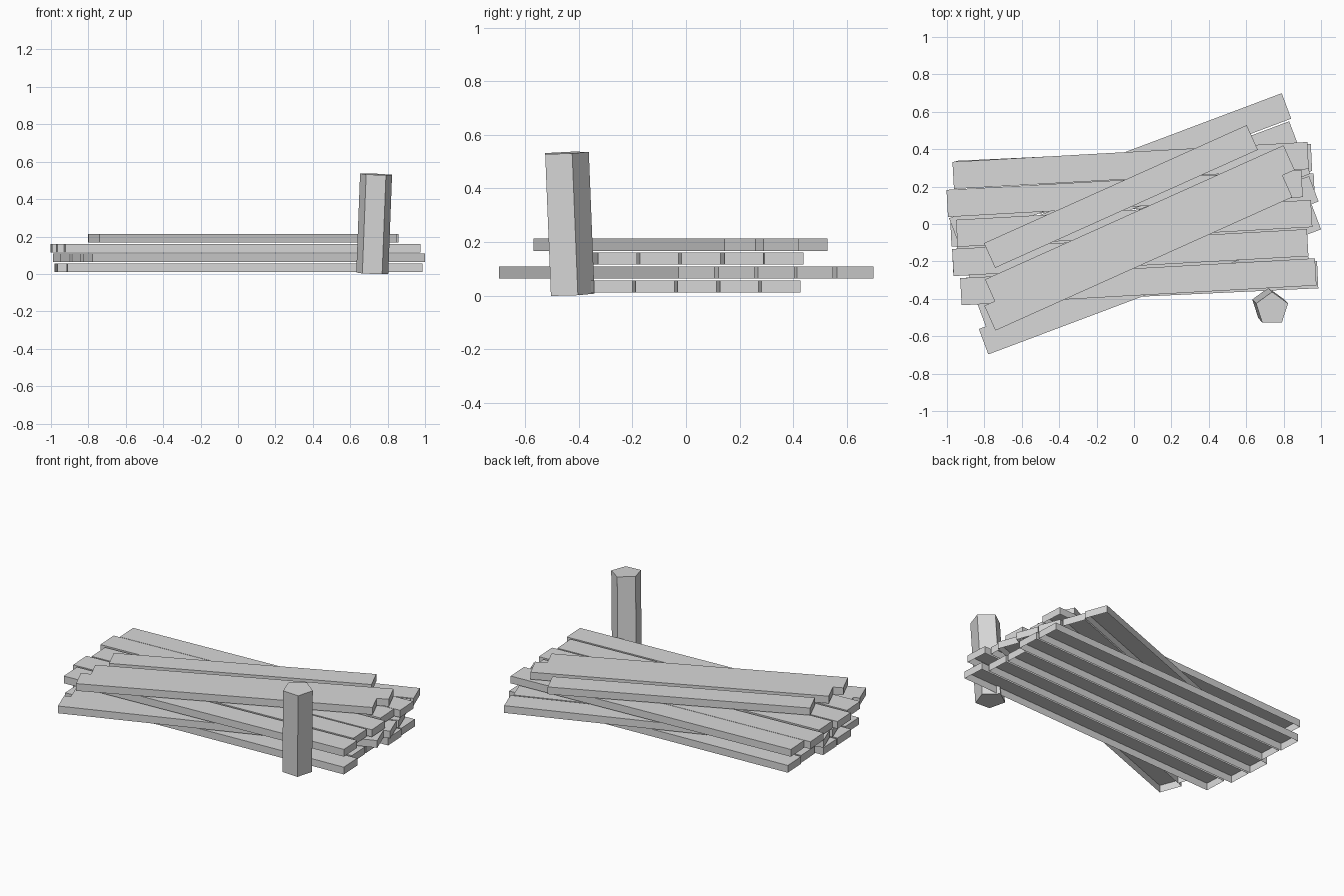
import bpy
import bmesh
from math import radians

cube = bpy.data.objects.get("Cube")
if cube:
    bpy.data.objects.remove(cube, do_unlink=True)

grey = bpy.data.materials.new("plain_grey")
grey.use_nodes = True
grey.diffuse_color = (0.69, 0.69, 0.69, 1)
grey.node_tree.nodes["Principled BSDF"].inputs["Base Color"].default_value = (0.69, 0.69, 0.69, 1)

WIDTH, THICK, LENGTH = 0.145, 0.046, 1.9


def plank(name, x, y, z, angle, length=LENGTH):
    """Hollow board: a box with an open underside."""
    bpy.ops.mesh.primitive_cube_add(size=1, location=(x, y, z),
                                    rotation=(0, 0, radians(angle)))
    ob = bpy.context.object
    ob.name = name
    ob.scale = (length, WIDTH, THICK)
    bm = bmesh.new()
    bm.from_mesh(ob.data)
    underside = [f for f in bm.faces if f.normal.z < -0.5]
    bmesh.ops.delete(bm, geom=underside, context='FACES_ONLY')
    bm.to_mesh(ob.data)
    bm.free()
    ob.data.materials.append(grey)


# Stacked layers: name, height, angle, and the centre (and length) of each plank
layers = [
    ("bottom_plank", 0.0335, 2.7,
     [(0, 0.31), (0.015, 0.154), (-0.03, -0.004), (-0.02, -0.161), (0.033, -0.316)]),
    ("lower_plank", 0.086, 20.6,
     [(-0.074, 0.297), (-0.034, 0.147), (0.028, 0.002), (0.072, -0.146), (0.085, -0.295)]),
    ("upper_plank", 0.138, 3.2,
     [(-0.018, 0.313), (-0.05, 0.163), (0.001, 0.003), (-0.02, -0.153), (0.023, -0.309)]),
    ("top_plank", 0.19, 24.2,
     [(-0.07, 0.147, 1.54), (0.031, -0.004, 1.75), (0.023, -0.147, 1.74)]),
]
for name, z, angle, places in layers:
    for i, (x, y, *length) in enumerate(places, 1):
        plank(f"{name}_{i}", x, y, z, angle, *length)

# Five-sided post, leaning slightly
bpy.ops.mesh.primitive_cylinder_add(vertices=5, radius=0.09, depth=0.53,
                                    location=(0.728, -0.442, 0.268))
post = bpy.context.object
post.name = "leaning_post"
post.rotation_euler = (radians(2.3), radians(2.2), 0)
post.data.materials.append(grey)
